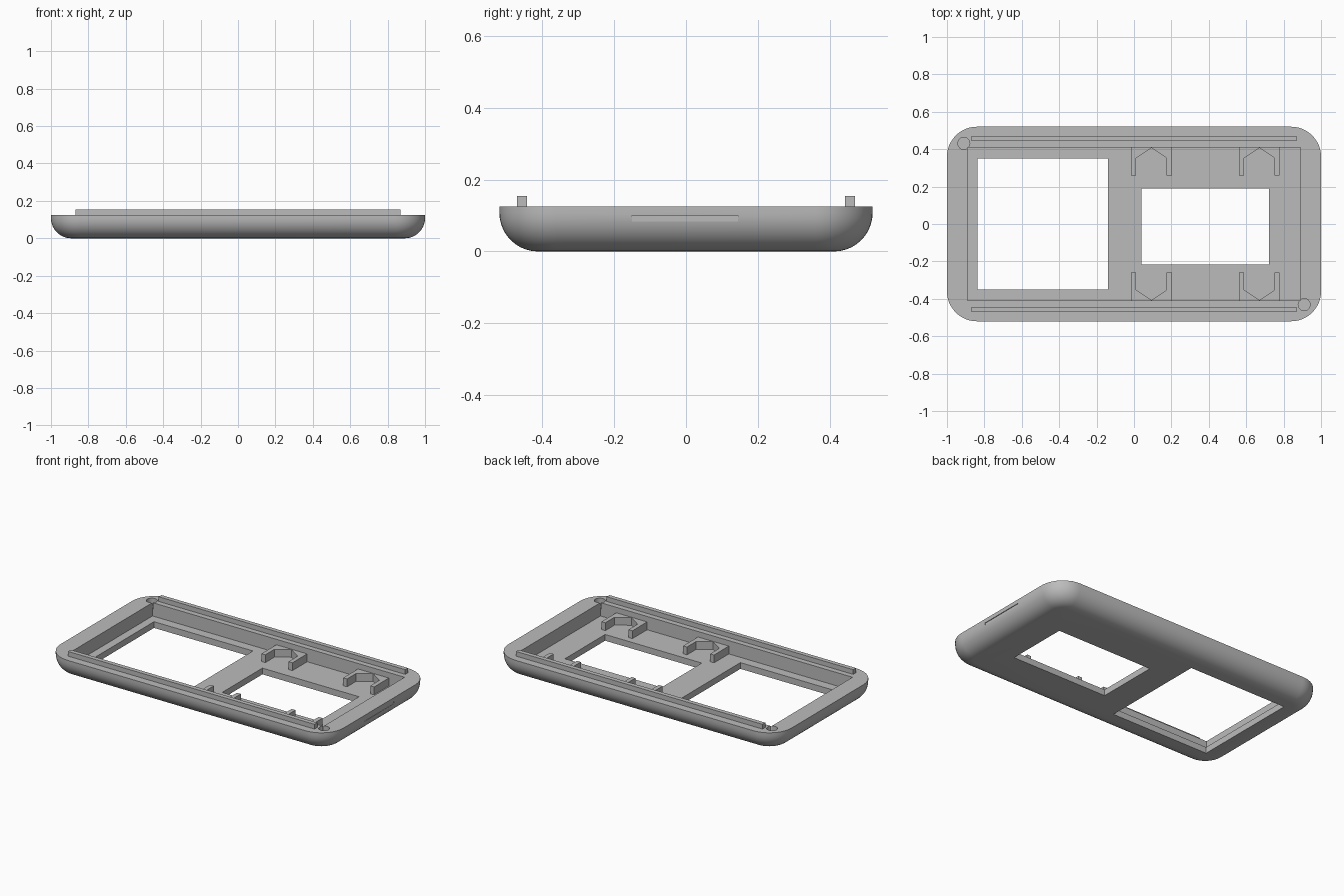
import bpy, bmesh
from math import sin, cos, pi, radians

cube = bpy.data.objects.get("Cube")
if cube:
    bpy.data.objects.remove(cube, do_unlink=True)

grey = bpy.data.materials.new("matte grey")
grey.use_nodes = True
COLOUR = (0.5, 0.5, 0.5, 1)
grey.diffuse_color = COLOUR
grey.node_tree.nodes["Principled BSDF"].inputs["Base Color"].default_value = COLOUR

HALF_X, HALF_Y, RIM = 1.0, 0.52, 0.125
FLOOR, CORNER, FILLET = 0.04, 0.16, 0.108


def loft(name, rings):
    """Closed solid through a stack of rings with equal point counts."""
    bm = bmesh.new()
    loops = [[bm.verts.new(p) for p in ring] for ring in rings]
    for low, high in zip(loops, loops[1:]):
        for i in range(len(low)):
            j = (i + 1) % len(low)
            bm.faces.new((low[i], low[j], high[j], high[i]))
    bm.faces.new(loops[0][::-1])
    bm.faces.new(loops[-1])
    bmesh.ops.recalc_face_normals(bm, faces=bm.faces)
    mesh = bpy.data.meshes.new(name)
    bm.to_mesh(mesh)
    bm.free()
    mesh.materials.append(grey)
    obj = bpy.data.objects.new(name, mesh)
    bpy.context.collection.objects.link(obj)
    return obj


def prism(name, outline, z0, z1):
    return loft(name, [[(x, y, z) for x, y in outline] for z in (z0, z1)])


def box(name, x0, x1, y0, y1, z0, z1):
    return prism(name, [(x0, y0), (x1, y0), (x1, y1), (x0, y1)], z0, z1)


def rounded_ring(inset, z, steps=12):
    r = CORNER - inset
    ring = []
    for q, (sx, sy) in enumerate([(1, 1), (-1, 1), (-1, -1), (1, -1)]):
        for k in range(steps + 1):
            a = (q + k / steps) * pi / 2
            ring.append((sx * (HALF_X - CORNER) + r * cos(a),
                         sy * (HALF_Y - CORNER) + r * sin(a), z))
    return ring


# Outer shell with a rounded underside
rings = []
for k in range(11):
    a = k / 10 * pi / 2
    rings.append(rounded_ring(FILLET * (1 - sin(a)), FILLET * (1 - cos(a))))
rings.append(rounded_ring(0, RIM))
shell = loft("face_plate", rings)

# Cavity, two windows, side notch and peg holes
cutters = [
    box("cavity_cutter", -0.89, 0.89, -0.409, 0.409, FLOOR, 0.3),
    box("large_window_cutter", -0.838, -0.139, -0.35, 0.35, -0.1, 0.08),
    box("small_window_cutter", 0.04, 0.723, -0.217, 0.189, -0.1, 0.08),
    box("notch_cutter", 0.995, 1.1, -0.15, 0.145, 0.084, 0.1),
]
for s in (-1, 1):
    circle = [(s * 0.91 + 0.032 * cos(k * pi / 12), -s * 0.431 + 0.032 * sin(k * pi / 12))
              for k in range(24)]
    cutters.append(prism("peg_hole_cutter", circle, 0.08, 0.3))

bpy.context.view_layer.objects.active = shell
for cutter in cutters:
    mod = shell.modifiers.new("cut", "BOOLEAN")
    mod.operation, mod.solver, mod.object = "DIFFERENCE", "EXACT", cutter
    bpy.ops.object.modifier_apply(modifier=mod.name)
    bpy.data.objects.remove(cutter, do_unlink=True)

bpy.ops.object.select_all(action="DESELECT")
shell.select_set(True)
bpy.ops.object.shade_smooth_by_angle(angle=radians(30))

for side, s in (("back", 1), ("front", -1)):
    # Locating rail along the rim
    box(side + "_rail", -0.87, 0.87, s * 0.443, s * 0.471, RIM - 0.005, 0.155)
    # Board brackets: two legs around a pointed notch
    for place, cx in (("middle", 0.093), ("left", 0.67)):
        outline = [(-0.109, 0.412), (-0.109, 0.26), (-0.082, 0.26), (-0.082, 0.352),
                   (0, 0.407), (0.082, 0.352), (0.082, 0.26), (0.109, 0.26), (0.109, 0.412)]
        prism(f"{side}_{place}_bracket", [(cx + x, s * y) for x, y in outline],
              FLOOR - 0.005, 0.09)
